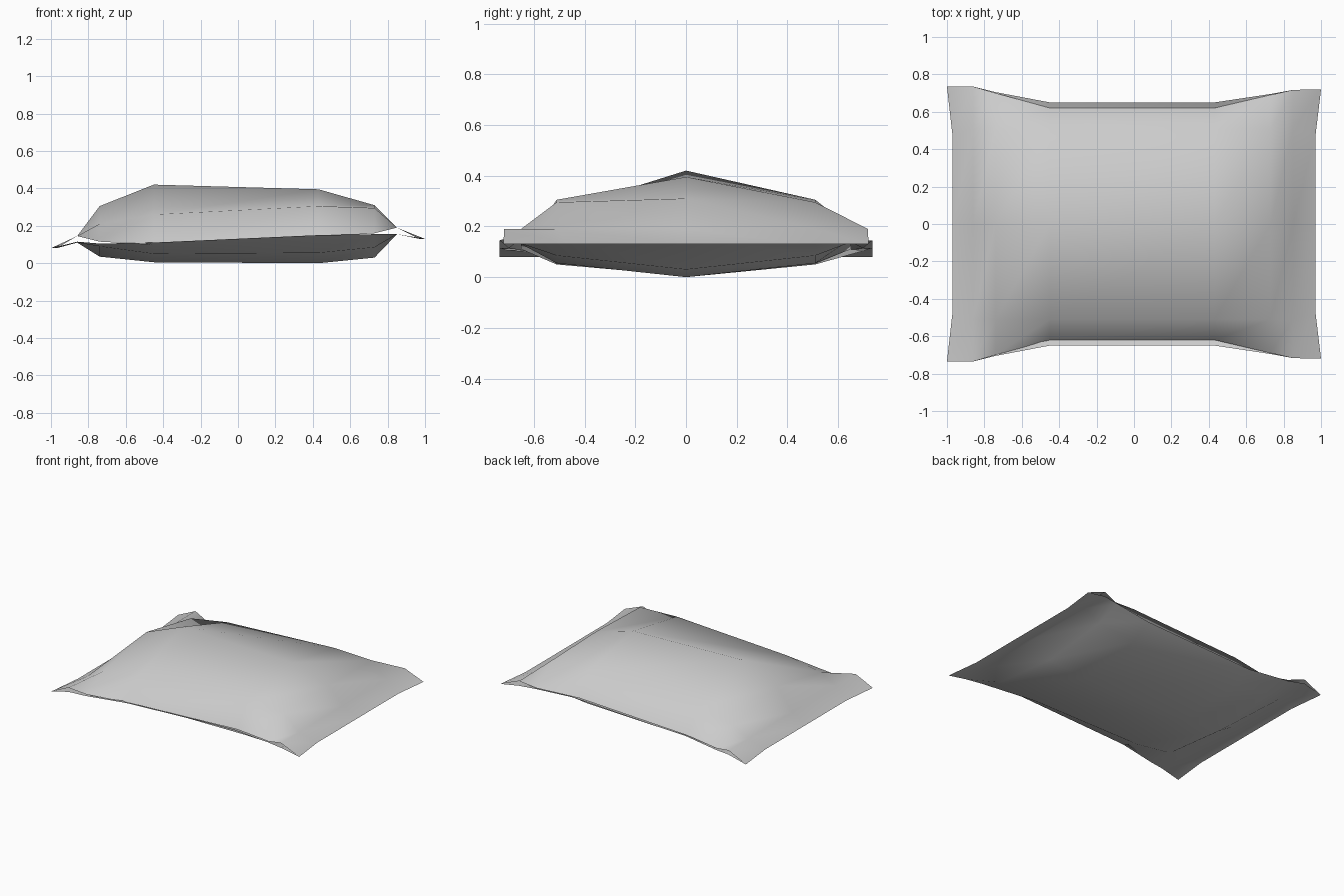
import bpy
import bmesh

cube = bpy.data.objects.get("Cube")
if cube:
    bpy.data.objects.remove(cube, do_unlink=True)

grey = bpy.data.materials.new("light grey")
grey.use_nodes = True
colour = (0.6, 0.6, 0.6, 1)
grey.diffuse_color = colour
grey.node_tree.nodes["Principled BSDF"].inputs["Base Color"].default_value = colour

# Cross-sections: x at corner, x inside, half width at the rim, then z at centre, shoulder, rim
TOP = [
    (-1.00, -0.97, 0.735, 0.08, 0.08, 0.08),
    (-0.86, -0.86, 0.735, 0.145, 0.145, 0.145),
    (-0.74, -0.74, 0.70, 0.305, 0.21, 0.115),
    (-0.45, -0.45, 0.62, 0.42, 0.26, 0.10),
    (0.43, 0.43, 0.62, 0.395, 0.305, 0.14),
    (0.73, 0.73, 0.69, 0.31, 0.295, 0.16),
    (0.85, 0.85, 0.717, 0.19, 0.19, 0.19),
    (1.00, 0.97, 0.72, 0.13, 0.13, 0.13),
]
BOTTOM = [
    (-1.00, -0.97, 0.735, 0.08, 0.08, 0.08),
    (-0.86, -0.86, 0.735, 0.11, 0.11, 0.115),
    (-0.74, -0.74, 0.705, 0.035, 0.09, 0.105),
    (-0.45, -0.45, 0.65, 0.005, 0.05, 0.11),
    (0.43, 0.43, 0.65, 0.0, 0.055, 0.15),
    (0.73, 0.73, 0.695, 0.03, 0.085, 0.155),
    (0.85, 0.85, 0.717, 0.155, 0.155, 0.155),
    (1.00, 0.97, 0.72, 0.13, 0.13, 0.13),
]


def shell(name, sections, upward):
    """Skin one half of the stuffed packet across its sections."""
    bm = bmesh.new()
    rows = []
    for x_rim, x_in, rim, z_mid, z_sh, z_rim in sections:
        sh = 0.47 if x_rim != x_in else 0.51
        pts = [(x_rim, -rim, z_rim), (x_in, -sh, z_sh), (x_in, 0, z_mid),
               (x_in, sh, z_sh), (x_rim, rim, z_rim)]
        rows.append([bm.verts.new(p) for p in pts])
    for a, b in zip(rows, rows[1:]):
        for i in range(len(a) - 1):
            quad = [a[i], b[i], b[i + 1], a[i + 1]]
            face = bm.faces.new(quad if upward else quad[::-1])
            face.smooth = True
    mesh = bpy.data.meshes.new(name)
    bm.to_mesh(mesh)
    bm.free()
    mesh.materials.append(grey)
    obj = bpy.data.objects.new(name, mesh)
    bpy.context.collection.objects.link(obj)
    return obj


# Two skins meet at the flat end seams; the lower rim peeks out at the long sides
shell("upper_skin", TOP, True)
shell("lower_skin", BOTTOM, False)
